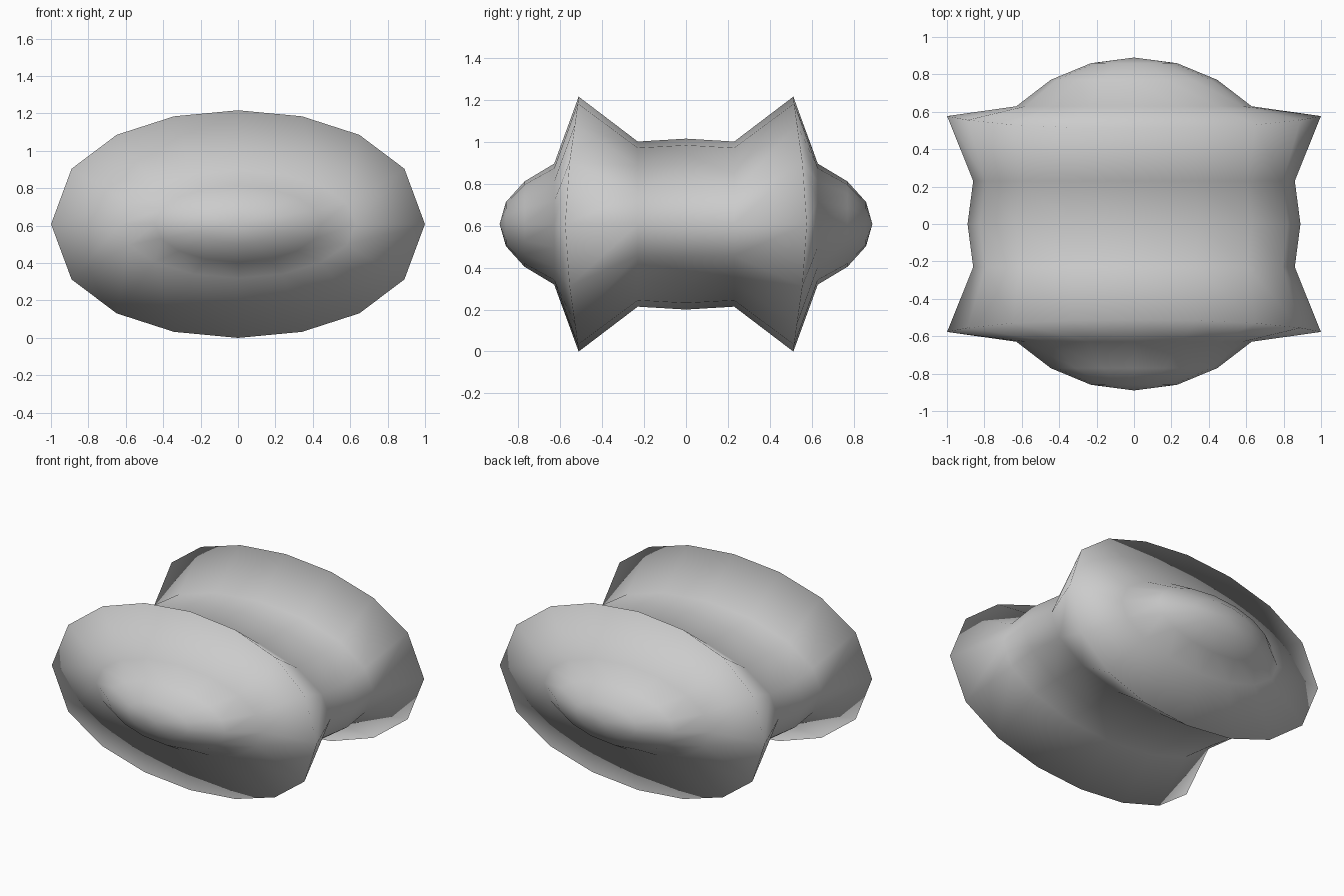
import bpy, bmesh, math
from mathutils import Matrix, Vector

if "Cube" in bpy.data.objects:
    bpy.data.objects.remove(bpy.data.objects["Cube"])

RX, RY, RZ = 0.89, 0.89, 0.408   # flattened ball radii
FLARE = 0.264                    # how far the two ridges are pushed out
MID_Z = 0.608

# Ball with its poles on the front-back axis
bm = bmesh.new()
bmesh.ops.create_uvsphere(bm, u_segments=16, v_segments=12, radius=1.0,
                          matrix=Matrix.Rotation(math.pi / 2, 4, 'X'))

for v in bm.verts:
    unit = v.co.copy()
    v.co = Vector((unit.x * RX, unit.y * RY, unit.z * RZ))
    # Ridge loops: the rings at 30 degrees are fattened along their normals
    if abs(abs(unit.y) - 0.5) < 0.02:
        normal = Vector((unit.x / RX, unit.y / RY, unit.z / RZ)).normalized()
        v.co += normal * FLARE
    v.co.z += MID_Z

bmesh.ops.recalc_face_normals(bm, faces=bm.faces)
for f in bm.faces:
    f.smooth = True

mesh = bpy.data.meshes.new("ridged_cushion")
bm.to_mesh(mesh)
bm.free()
body = bpy.data.objects.new("ridged_cushion", mesh)
bpy.context.collection.objects.link(body)
